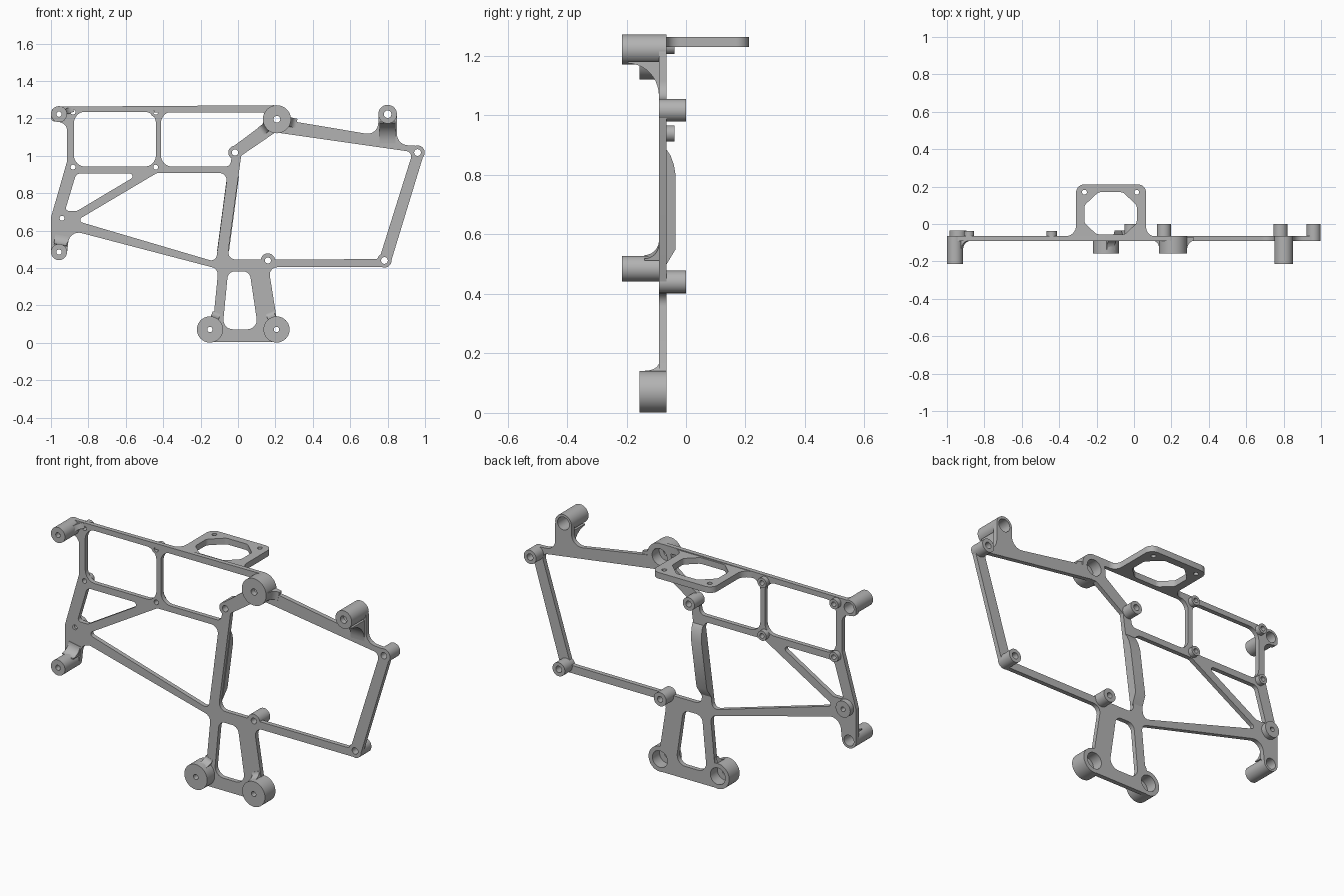
import bpy, bmesh, math
from mathutils import Vector

if "Cube" in bpy.data.objects:
    bpy.data.objects.remove(bpy.data.objects["Cube"])

grey = bpy.data.materials.new("plain grey")
grey.use_nodes = True
colour = (0.45, 0.45, 0.45, 1)
grey.diffuse_color = colour
grey.node_tree.nodes["Principled BSDF"].inputs["Base Color"].default_value = colour

FRONT, BACK = -0.09, -0.065


def finish(name, bm):
    bmesh.ops.recalc_face_normals(bm, faces=bm.faces)
    mesh = bpy.data.meshes.new(name)
    bm.to_mesh(mesh)
    bm.free()
    obj = bpy.data.objects.new(name, mesh)
    bpy.context.collection.objects.link(obj)
    mesh.materials.append(grey)
    smooth(obj)
    return obj


def smooth(obj):
    bpy.ops.object.select_all(action='DESELECT')
    obj.select_set(True)
    bpy.context.view_layer.objects.active = obj
    bpy.ops.object.shade_smooth_by_angle(angle=math.radians(35))


def rounded(corners, steps=8):
    """Polygon of (u, v, radius) corners with each corner rounded."""
    out = []
    for i, (x, y, r) in enumerate(corners):
        p = Vector((x, y))
        a = Vector(corners[i - 1][:2]) - p
        b = Vector(corners[(i + 1) % len(corners)][:2]) - p
        if r == 0:
            out.append(p)
            continue
        u, v = a.normalized(), b.normalized()
        half = u.angle(v) / 2
        t = min(r / math.tan(half), 0.48 * min(a.length, b.length))
        c = p + (u + v).normalized() * (t / math.cos(half))
        start, end, th = p + u * t - c, p + v * t - c, math.pi - 2 * half
        for k in range(steps + 1):
            s = k / steps
            out.append(c + (start * math.sin((1 - s) * th) + end * math.sin(s * th)) / math.sin(th))
    return out


def circle(x, y, r, n=24):
    return [Vector((x + r * math.cos(math.tau * k / n), y + r * math.sin(math.tau * k / n)))
            for k in range(n)]


def extrude(name, loops, lo, hi, place):
    """Fill loops (holes allowed), extrude lo..hi, map (u, v, w) into space."""
    curve = bpy.data.curves.new(name, 'CURVE')
    curve.dimensions, curve.fill_mode = '2D', 'BOTH'
    curve.extrude = (hi - lo) / 2
    for loop in loops:
        spline = curve.splines.new('POLY')
        spline.points.add(len(loop) - 1)
        for point, p in zip(spline.points, loop):
            point.co = (p[0], p[1], 0, 1)
        spline.use_cyclic_u = True
    temp = bpy.data.objects.new(name, curve)
    mesh = bpy.data.meshes.new_from_object(temp)
    bm = bmesh.new()
    bm.from_mesh(mesh)
    bpy.data.objects.remove(temp)
    bpy.data.curves.remove(curve)
    bpy.data.meshes.remove(mesh)
    bmesh.ops.remove_doubles(bm, verts=bm.verts, dist=1e-5)
    for v in bm.verts:
        v.co = place(v.co.x, v.co.y, v.co.z + (lo + hi) / 2)
    return finish(name, bm)


def lathe(bm, x, z, profile, n=40):
    """Closed (radius, y) profile turned about an axis along y."""
    rings = [[bm.verts.new((x + r * math.cos(math.tau * k / n), y, z + r * math.sin(math.tau * k / n)))
              for k in range(n)] for r, y in profile]
    for i in range(len(rings)):
        a, b = rings[i - 1], rings[i]
        for k in range(n):
            j = (k + 1) % n
            bm.faces.new((a[k], a[j], b[j], b[k]))


# Flat frame: outline and openings
outline = [(-1, 1.262, .04), (.2, 1.27, .02), (.28, 1.186, .01), (.75, 1.107, .1),
           (.75, 1.25, .04), (.85, 1.25, .04), (.85, 1.06, .09), (.965, 1.052, .02),
           (.997, 1.02, .03), (.817, .43, .03), (.79, .404, .02), (.163, .404, .04),
           (.205, .14, .02), (.265, .06, 0), (.22, .003, 0), (-.16, .003, 0),
           (-.2, .06, 0), (-.13, .14, .02), (-.105, .395, .04), (-.9, .603, .09),
           (-.915, .47, .03), (-1, .455, .03), (-1, .67, .02), (-.914, .97, .05),
           (-.914, 1.175, .06), (-1, 1.185, .02)]
openings = [
    [(-.877, 1.235, .06), (-.439, 1.235, .06), (-.439, .942, .06), (-.877, .942, .06)],
    [(-.412, 1.235, .06), (.15, 1.235, .02), (.13, 1.165, .02), (-.025, 1.05, .02),
     (-.042, .942, .03), (-.412, .942, .06)],
    [(-.865, .905, .03), (-.525, .905, .015), (-.86, .705, .03), (-.925, .705, .015)],
    [(-.433, .908, .04), (-.055, .908, .04), (-.118, .432, .03), (-.865, .652, .015)],
    [(.017, 1, .01), (.2, 1.125, .03), (.935, 1.02, .03), (.755, .447, .03), (-.058, .445, .04)],
    [(-.053, .382, .04), (.062, .382, .04), (.108, .072, .05), (-.083, .072, .05)],
]
frame = extrude("flat_frame", [rounded(c) for c in [outline] + openings], FRONT, BACK,
                lambda u, v, w: (u, w, v))

# Round bosses: name, x, z, radius, front y, back y, bore at back, hole at front
bosses = [("upper_left_post", -.957, 1.222, .043, -.215, BACK, .03, .014),
          ("lower_left_post", -.957, .485, .043, -.215, BACK, .03, .014),
          ("upper_right_post", .8, 1.222, .05, -.215, BACK, .036, .02),
          ("top_cup", .208, 1.195, .075, -.157, BACK, .046, .018),
          ("left_foot_cup", -.15, .071, .07, -.157, BACK, .046, .014),
          ("right_foot_cup", .206, .071, .07, -.157, BACK, .046, .014),
          ("arm_end_boss", .96, 1.017, .038, FRONT, 0, .018, .018),
          ("strip_right_boss", .783, .44, .038, FRONT, 0, .018, .018),
          ("strip_left_boss", .16, .44, .038, FRONT, 0, .016, .016),
          ("centre_boss", -.016, 1.017, .036, FRONT, 0, .017, .017),
          ("brace_boss", -.941, .666, .045, BACK - .01, -.035, .013, .013)]
for side, x in (("outer", -.882), ("inner", -.44)):
    for level, z in (("upper", 1.233), ("lower", .939)):
        bosses.append((f"{side}_{level}_window_boss", x, z, .027, FRONT, -.038, .013, .013))

cutter_bm = bmesh.new()
for name, x, z, r, y0, y1, bore, hole in bosses:
    floor = y0 + .03
    bm = bmesh.new()
    profile = [(bore, y1), (r, y1), (r, y0), (hole, y0)]
    if bore != hole:
        profile += [(hole, floor), (bore, floor)]
    lathe(bm, x, z, profile)
    finish(name, bm)
    # bore cutter through the flat frame
    ends = []
    for y in (FRONT - .02, BACK + .02):
        ends.append([cutter_bm.verts.new((p.x, y, p.y)) for p in circle(x, z, bore, 40)])
        cutter_bm.faces.new(ends[-1])
    for k in range(40):
        j = (k + 1) % 40
        cutter_bm.faces.new((ends[0][k], ends[0][j], ends[1][j], ends[1][k]))

cutter = finish("bore_cutter", cutter_bm)
cutter.hide_render = True
cut = frame.modifiers.new("bores", 'BOOLEAN')
cut.operation, cut.solver, cut.object = 'DIFFERENCE', 'EXACT', cutter
bpy.context.view_layer.objects.active = frame
bpy.ops.object.modifier_apply(modifier=cut.name)
bpy.data.objects.remove(cutter)
smooth(frame)


# Concave gussets blending the posts into the frame
def gusset(name, x, z, r, angle, width, reach, y0):
    a = math.radians(angle)
    ca, sa = math.cos(a), math.sin(a)
    loop = [(r * .8, BACK - .005), (r * .8, y0)]
    for k in range(11):
        t = math.pi / 2 * k / 10
        loop.append((r + reach * (1 - math.cos(t)) - .003, y0 + (FRONT - .001 - y0) * math.sin(t)))
    loop.append((r + reach - .003, BACK - .005))
    extrude(name, [loop], -width / 2, width / 2,
            lambda u, v, w: (x + u * ca - w * sa, v, z + u * sa + w * ca))


gusset("upper_right_gusset", .8, 1.222, .05, -90, .085, .11, -.195)
gusset("upper_left_gusset", -.957, 1.222, .043, 20, .03, .04, -.14)
gusset("lower_left_gusset", -.957, .485, .043, 80, .07, .05, -.14)
gusset("top_cup_right_gusset", .208, 1.195, .075, -12, .05, .035, -.14)
gusset("top_cup_brace_gusset", .208, 1.195, .075, -143, .05, .035, -.14)
gusset("left_foot_gusset", -.15, .071, .07, 68, .045, .03, -.14)
gusset("right_foot_gusset", .206, .071, .07, 112, .045, .03, -.14)

# Stiffening rib behind the centre post
rib = [(.49, BACK - .005), (.5, BACK), (.55, -.035), (.8, -.035), (.835, -.041),
       (.865, -.052), (.885, BACK), (.89, BACK - .005)]
extrude("centre_post_rib", [rib], -.032, .032,
        lambda u, v, w: (w - .084 + (u - .46) * .133, v, u))

# Horizontal mounting ring at the top
ring = [(-.45, -.085, 0), (-.45, BACK, 0), (-.31, BACK, .055), (-.31, .212, .045),
        (.065, .212, .045), (.065, BACK, .055), (.16, BACK, 0), (.16, -.085, 0)]
window = [(-.19, .17, .03), (-.265, .1, .03), (-.265, .005, .03), (-.2, -.055, .03),
          (-.05, -.055, .03), (.015, .005, .03), (.015, .1, .03), (-.06, .17, .03)]
extrude("mounting_ring", [rounded(ring), rounded(window, 4),
                          circle(-.265, .17, .013), circle(.015, .17, .013)],
        1.23, 1.264, lambda u, v, w: (u, v, w))
